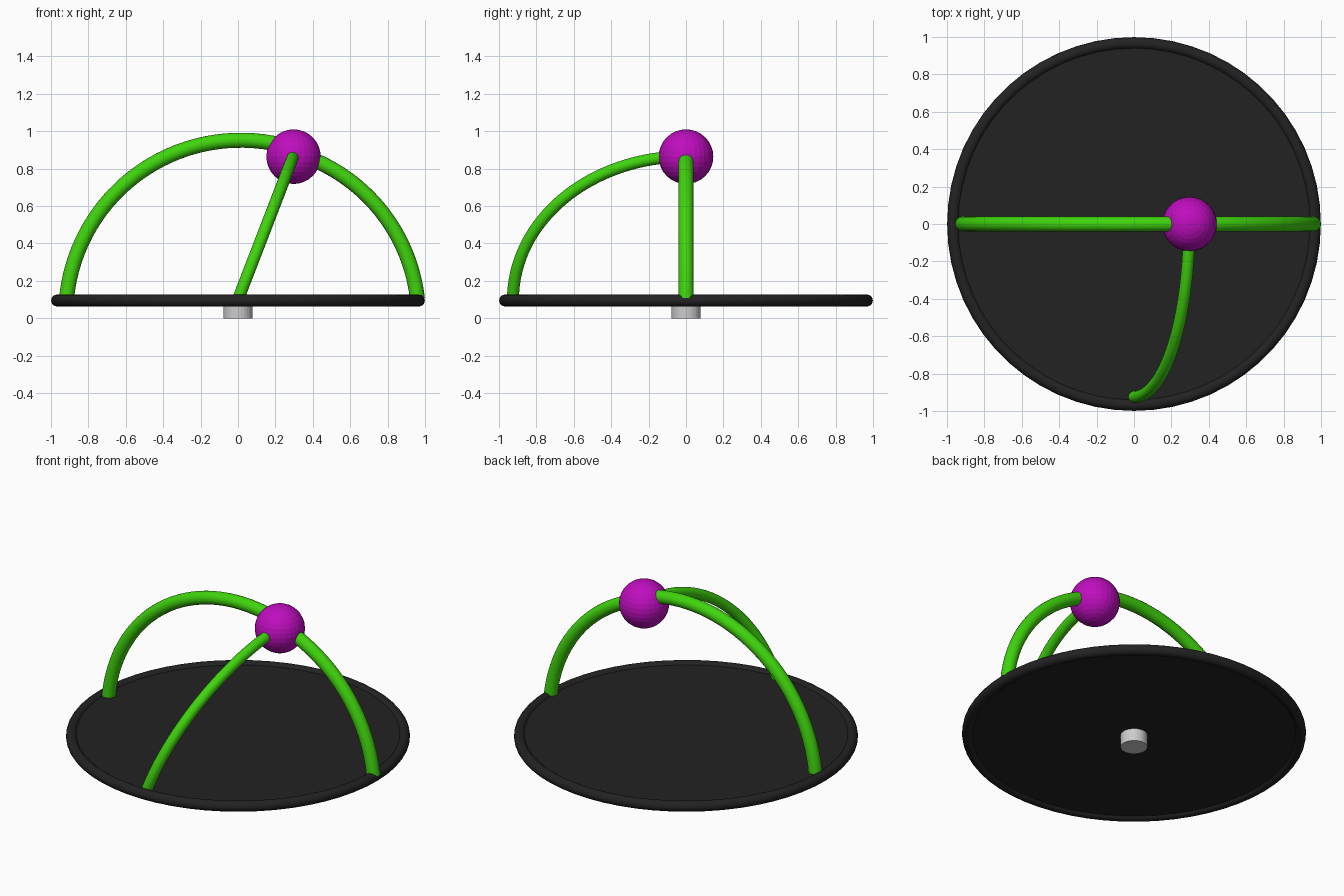
import bpy
import bmesh
from math import sin, cos, radians, tau
from mathutils import Vector, Matrix

cube = bpy.data.objects.get("Cube")
if cube:
    bpy.data.objects.remove(cube, do_unlink=True)


def material(name, rgb):
    mat = bpy.data.materials.new(name)
    mat.use_nodes = True
    mat.diffuse_color = (*rgb, 1)
    mat.node_tree.nodes["Principled BSDF"].inputs["Base Color"].default_value = (*rgb, 1)
    return mat


black = material("black", (0.016, 0.016, 0.016))
green = material("green", (0.05, 0.66, 0.004))
purple = material("purple", (0.52, 0.004, 0.52))
grey = material("light grey", (0.6, 0.6, 0.6))


def finish(name, bm, mat, smooth=False):
    bmesh.ops.recalc_face_normals(bm, faces=bm.faces)
    mesh = bpy.data.meshes.new(name)
    bm.to_mesh(mesh)
    bm.free()
    mesh.materials.append(mat)
    obj = bpy.data.objects.new(name, mesh)
    bpy.context.collection.objects.link(obj)
    if smooth:
        bpy.ops.object.select_all(action="DESELECT")
        obj.select_set(True)
        bpy.context.view_layer.objects.active = obj
        bpy.ops.object.shade_smooth_by_angle(angle=radians(35))
    return obj


def cylinder(name, radius, bottom, top, sides, mat):
    bm = bmesh.new()
    bmesh.ops.create_cone(bm, cap_ends=True, segments=sides, radius1=radius, radius2=radius,
                          depth=top - bottom,
                          matrix=Matrix.Translation((0, 0, (bottom + top) / 2)))
    return finish(name, bm, mat)


def tube_arc(name, center, u, v, start, end, radius, mat, steps=32, sides=20):
    """Round tube along the arc center + u cos(a) + v sin(a), with capped ends."""
    center, u, v = Vector(center), Vector(u), Vector(v)
    normal = u.cross(v).normalized()
    bm = bmesh.new()
    rings = []
    for i in range(steps + 1):
        a = radians(start + (end - start) * i / steps)
        point = center + u * cos(a) + v * sin(a)
        tangent = (v * cos(a) - u * sin(a)).normalized()
        side = normal.cross(tangent)
        rings.append([bm.verts.new(point + radius * (normal * cos(tau * k / sides)
                                                     + side * sin(tau * k / sides)))
                      for k in range(sides)])
    for r0, r1 in zip(rings, rings[1:]):
        for k in range(sides):
            n = (k + 1) % sides
            bm.faces.new((r0[k], r0[n], r1[n], r1[k]))
    bm.faces.new(rings[0])
    bm.faces.new(rings[-1])
    return finish(name, bm, mat, smooth=True)


# Base plate with a rounded rim and a small hub below
cylinder("base_plate", 0.965, 0.08, 0.111, 60, black)
bpy.ops.mesh.primitive_torus_add(major_radius=0.967, minor_radius=0.032, major_segments=60,
                                 minor_segments=16, location=(0, 0, 0.095))
rim = bpy.context.object
rim.name = "base_rim"
rim.data.materials.append(black)
bpy.ops.object.shade_smooth_by_angle(angle=radians(35))
cylinder("bottom_hub", 0.078, 0, 0.085, 30, grey)

# Ball where the arms meet
bm = bmesh.new()
bmesh.ops.create_uvsphere(bm, u_segments=30, v_segments=16, radius=0.146,
                          matrix=Matrix.Translation((0.297, 0, 0.864)))
finish("ball", bm, purple)

# Three curved arms rising from the plate to the ball
tube_arc("right_arm", (0.015, 0, 0.016), (-0.936, 0, 0), (0, 0, 0.936), 5.5, 107, 0.04, green)
tube_arc("left_arm", (0.045, 0, 0), (0.92, 0, 0), (0, 0, 0.92), 6.5, 70, 0.04, green)
tube_arc("front_arm", (0, 0, 0.1), (0, -0.925, 0), (0.295, 0, 0.765), 0, 90, 0.032, green)
